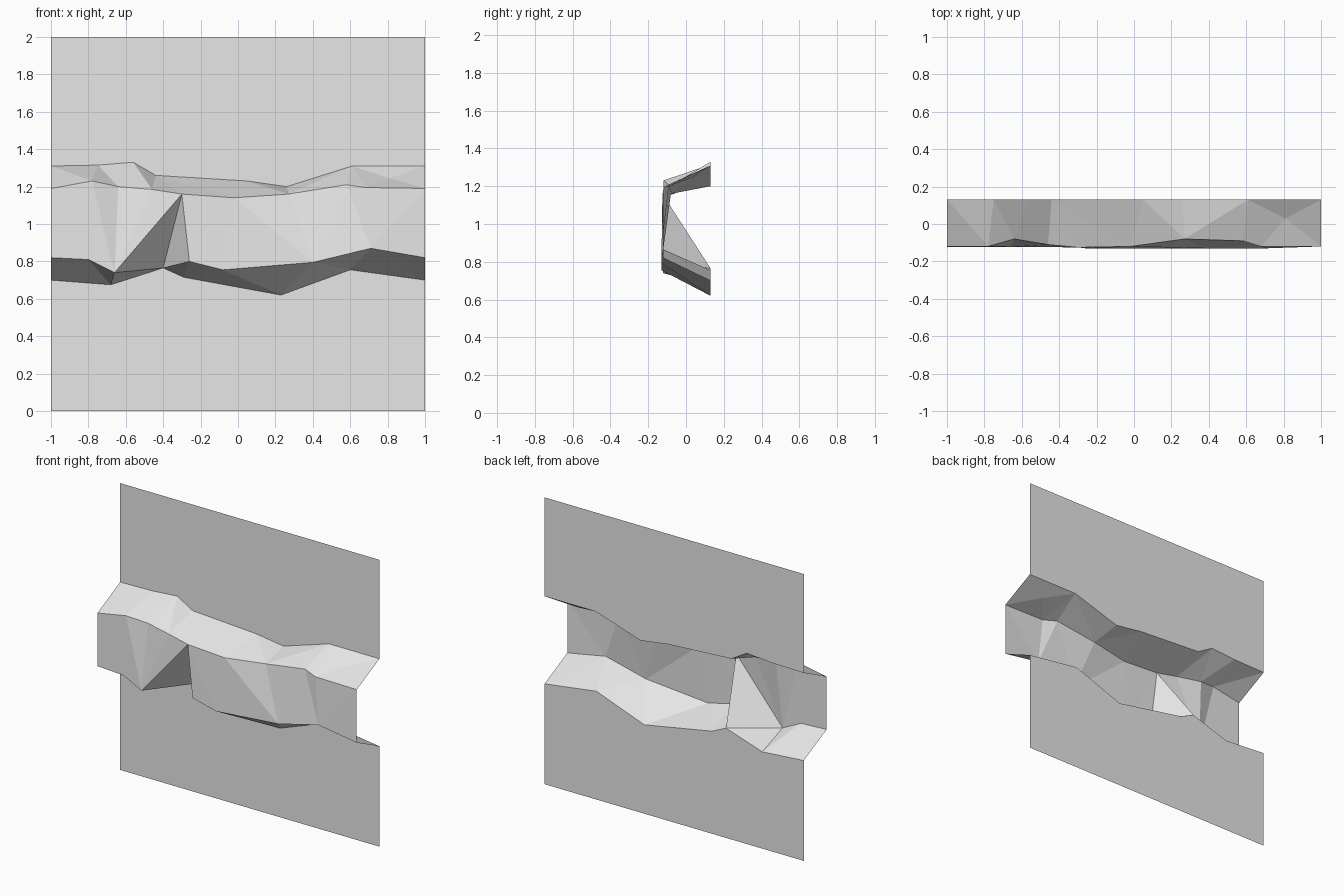
import bpy
import bmesh
from mathutils import Vector

# Remove the default object
default_cube = bpy.data.objects.get("Cube")
if default_cube:
    bpy.data.objects.remove(default_cube, do_unlink=True)

BACK, FRONT, TOP = 0.13, -0.13, 2.0


def make_material(name, colour):
    material = bpy.data.materials.new(name)
    material.use_nodes = True
    material.diffuse_color = colour
    material.node_tree.nodes["Principled BSDF"].inputs["Base Color"].default_value = colour
    return material


def on_plane(profile, depth):
    """Lift an (x, z) profile onto a plane of constant depth."""
    return [Vector((x, depth, z)) for x, z in profile]


def stitch(upper, lower, order):
    """Triangulate between two edges; each letter advances U(pper) or L(ower)."""
    i = j = 0
    faces = []
    for step in order:
        if step == "U":
            faces.append((upper[i], upper[i + 1], lower[j]))
            i += 1
        else:
            faces.append((upper[i], lower[j + 1], lower[j]))
            j += 1
    return faces


def build(name, faces, material):
    """Weld the faces into one flat-shaded sheet that faces the front."""
    bm = bmesh.new()
    for corners in faces:
        bm.faces.new([bm.verts.new(point) for point in corners])
    bmesh.ops.remove_doubles(bm, verts=bm.verts[:], dist=0.0001)
    bm.normal_update()
    for face in bm.faces:
        if face.normal.y > 0:
            face.normal_flip()
    mesh = bpy.data.meshes.new(name)
    bm.to_mesh(mesh)
    bm.free()
    mesh.materials.append(material)
    part = bpy.data.objects.new(name, mesh)
    bpy.context.collection.objects.link(part)
    return part


stone = make_material("stone grey", (0.8, 0.8, 0.8, 1.0))

# Broken edges of the wall above and below the rock band
upper_edge = on_plane([(-1, 1.31), (-.75, 1.315), (-.56, 1.33), (-.44, 1.26),
                       (.05, 1.23), (.26, 1.2), (.61, 1.31), (1, 1.31)], BACK)
lower_edge = on_plane([(-1, .7), (-.68, .675), (-.4, .765), (-.29, .715),
                       (.23, .62), (.6, .755), (1, .7)], BACK)

# Lips of the protruding band
top_lip = [Vector(p) for p in [
    (-1, -.12, 1.19), (-.78, -.12, 1.23), (-.64, -.08, 1.2), (-.46, -.11, 1.185),
    (-.3, -.125, 1.16), (-.02, -.12, 1.14), (.27, -.08, 1.16),
    (.58, -.09, 1.21), (.68, -.12, 1.195), (1, -.12, 1.19)]]
left_lip = on_plane([(-1, .82), (-.8, .81), (-.66, .74)], -.122)
right_lip = on_plane([(-.26, .8), (-.08, .755), (.4, .795), (.71, .87), (1, .82)], FRONT)
right_lip[-1].y = -.12

# Wall sheets
build("upper_wall", [upper_edge + [Vector((1, BACK, TOP)), Vector((-1, BACK, TOP))]], stone)
build("lower_wall", [lower_edge + [Vector((1, BACK, 0)), Vector((-1, BACK, 0))]], stone)

# Sloping ledge, ending in a small dimple at the right
ledge = stitch(upper_edge, top_lip, "LULULULLULUULL")
dimple = Vector((.81, .03, 1.245))
rim = [upper_edge[-2], upper_edge[-1], top_lip[-1], top_lip[-2]]
ledge += [(rim[k], rim[(k + 1) % 4], dimple) for k in range(4)]
build("rock_ledge", ledge, stone)

# Cliff face either side of the cleft
crack_top = 4
cliff = stitch(top_lip[:crack_top + 1], left_lip, "LULUUU")
cliff += stitch(top_lip[crack_top:], right_lip, "LULUULUUL")
build("rock_face", cliff, stone)

# Wedge-shaped cleft running back to the wall
cleft_foot = lower_edge[2]
build("rock_cleft", [(left_lip[-1], top_lip[crack_top], cleft_foot),
                     (top_lip[crack_top], right_lip[0], cleft_foot)], stone)

# Underside of the overhang
underside = stitch(left_lip, lower_edge[:3], "ULUL")
underside += stitch(right_lip, lower_edge[2:], "LULULULU")
build("rock_underside", underside, stone)
